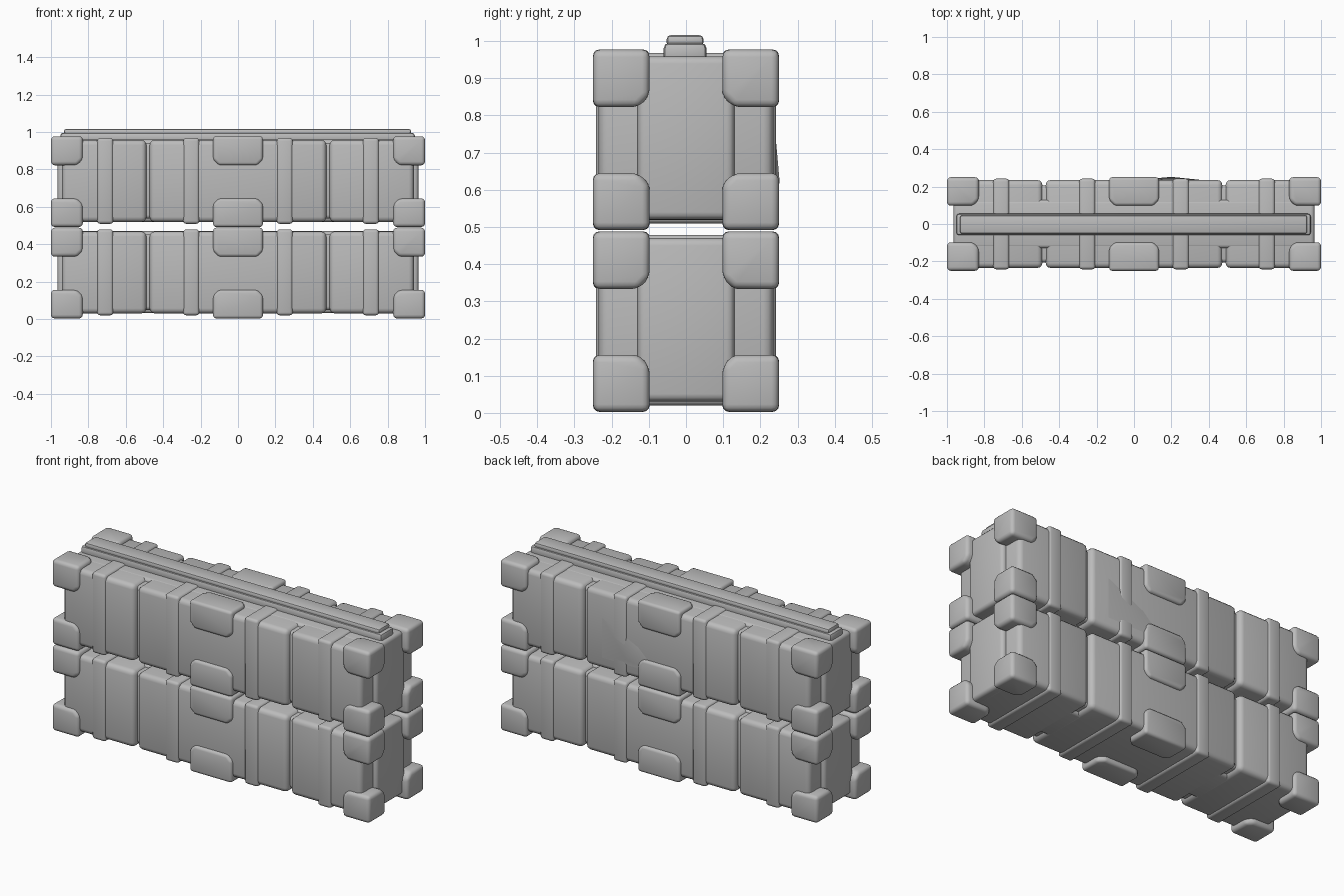
import bpy, bmesh
from mathutils import Vector

cube = bpy.data.objects.get("Cube")
if cube:
    bpy.data.objects.remove(cube)

grey = bpy.data.materials.new("plain_grey")
grey.use_nodes = True
colour = (0.5, 0.5, 0.5, 1)
grey.diffuse_color = colour
grey.node_tree.nodes["Principled BSDF"].inputs["Base Color"].default_value = colour


def finish(name, bm):
    bmesh.ops.recalc_face_normals(bm, faces=bm.faces)
    mesh = bpy.data.meshes.new(name)
    bm.to_mesh(mesh)
    bm.free()
    obj = bpy.data.objects.new(name, mesh)
    bpy.context.collection.objects.link(obj)
    mesh.materials.append(grey)
    bpy.ops.object.select_all(action='DESELECT')
    obj.select_set(True)
    bpy.context.view_layer.objects.active = obj
    bpy.ops.object.shade_smooth_by_angle(angle=0.7)
    return obj


def bevel(bm, edges, width, segments):
    bmesh.ops.bevel(bm, geom=edges, offset=width, offset_type='OFFSET',
                    segments=segments, profile=0.5, affect='EDGES')


def box(name, x, y, z, round_off=0.02, segments=3, cut=None):
    """Rounded box between (low, high) limits; cut picks edges to chamfer first."""
    bm = bmesh.new()
    bmesh.ops.create_cube(bm, size=1)
    for v in bm.verts:
        v.co = Vector([lim[0] if c < 0 else lim[1]
                       for c, lim in zip(v.co, (x, y, z))])
    if cut:
        mid = Vector([sum(lim) / 2 for lim in (x, y, z)])
        edges = [e for e in bm.edges
                 if cut((e.verts[0].co + e.verts[1].co) / 2 - mid)]
        bevel(bm, edges, 0.03, 1)
    bevel(bm, bm.edges[:], round_off, segments)
    return finish(name, bm)


def span(a, b, sign):
    return tuple(sorted((a * sign, b * sign)))


def build_case(label, base):
    def z(a, b):
        return (base + a, base + b)

    # Inner shell and the raised end panels
    box(label + "_shell", (-0.93, 0.93), (-0.205, 0.205), z(0.045, 0.45))
    box(label + "_end_panels", (-0.965, 0.965), (-0.13, 0.13), z(0.028, 0.467))

    # Three padded panels running right round the case
    for part, x in (("right", (-0.94, -0.49)), ("middle", (-0.472, 0.472)),
                    ("left", (0.49, 0.94))):
        box(f"{label}_{part}_panel", x, (-0.235, 0.235), z(0.027, 0.465), 0.027)

    # Straps
    for i, x in enumerate((-0.71, -0.25, 0.25, 0.71)):
        box(f"{label}_strap_{i + 1}", (x - 0.043, x + 0.043),
            (-0.242, 0.242), z(0.017, 0.476), 0.016)

    # Corner and centre bumpers
    for low, high, up in ((0.0, 0.153, -1), (0.33, 0.485, 1)):
        level = "top" if up > 0 else "bottom"
        for sy, side in ((-1, "front"), (1, "back")):
            y = span(0.098, 0.25, sy)
            for sx, hand in ((-1, "right"), (1, "left")):
                def inner(d, sx=sx, sy=sy, up=up):
                    return sum(c * s < -0.01 for c, s in zip(d, (sx, sy, up))) == 2
                box(f"{label}_{level}_{side}_{hand}_corner",
                    span(0.83, 1.0, sx), y, z(low, high), 0.02, 3, inner)

            def centre(d, sy=sy, up=up):
                return abs(d.x) > 0.01 and (d.z * up < -0.01 or d.y * sy < -0.01)
            box(f"{label}_{level}_{side}_centre_bumper",
                (-0.133, 0.133), y, z(low, high), 0.016, 3, centre)


build_case("lower_case", 0.003)
build_case("upper_case", 0.492)

# Uneven swelling on the upper back panel
bm = bmesh.new()
for co in ((0.46, 0.225, 0.92), (0.46, 0.225, 0.56), (-0.1, 0.225, 0.56),
           (0.1, 0.225, 0.75), (0.2, 0.252, 0.62)):
    bm.verts.new(co)
bmesh.ops.convex_hull(bm, input=bm.verts[:])
finish("back_panel_swelling", bm)

# Carry handle: stepped bar with a foot at each end
box("handle_base", (-0.95, 0.945), (-0.06, 0.055), (0.94, 0.995), 0.014, 2)
box("handle_bar", (-0.93, 0.925), (-0.052, 0.047), (0.985, 1.016), 0.011, 2)
